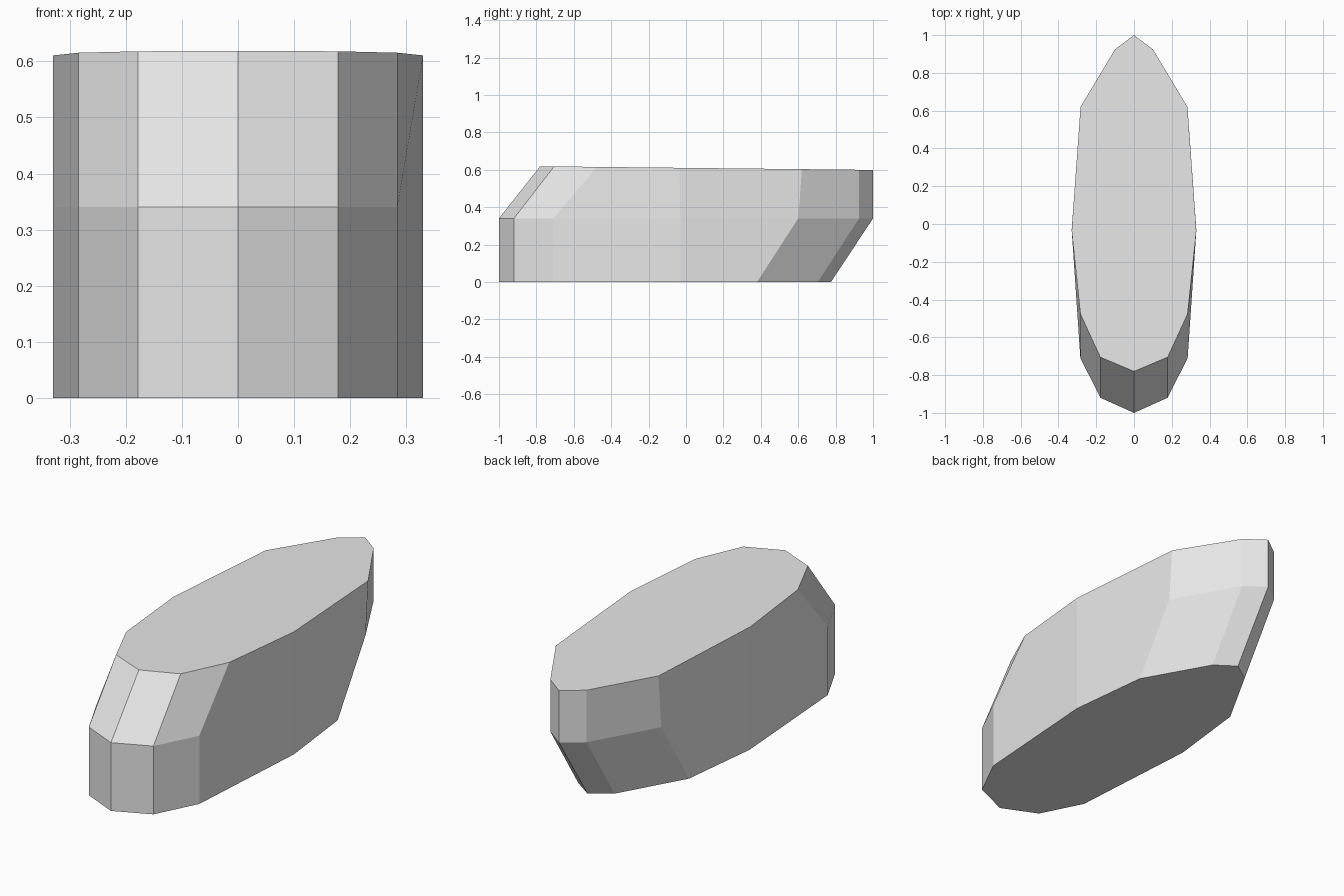
import bpy
import bmesh

cube = bpy.data.objects.get("Cube")
if cube:
    bpy.data.objects.remove(cube, do_unlink=True)

# Plain grey hull material
grey = bpy.data.materials.new("plain_grey")
grey.use_nodes = True
colour = (0.8, 0.8, 0.8, 1.0)
grey.diffuse_color = colour
grey.node_tree.nodes["Principled BSDF"].inputs["Base Color"].default_value = colour

# Half widths from front tip to back tip, and where each station sits on three levels
widths = [0, 0.178, 0.284, 0.33, 0.283, 0.10, 0]
floor_y = [-1, -0.92, -0.71, -0.03, 0.38, 0.705, 0.775]
waist_y = [-1, -0.92, -0.71, -0.03, 0.60, 0.925, 1]
deck_y = [-0.78, -0.705, -0.475, -0.035, 0.62, 0.925, 1]


def ring(bm, ys, height):
    """Closed outline: up the +x side, then back along the mirrored side."""
    half = list(zip(widths, ys))
    outline = half + [(-x, y) for x, y in half[-2:0:-1]]
    return [bm.verts.new((x, y, height(y))) for x, y in outline]


bm = bmesh.new()
rings = [
    ring(bm, floor_y, lambda y: 0),
    ring(bm, waist_y, lambda y: 0.34),
    ring(bm, deck_y, lambda y: 0.61 - 0.011 * y),  # deck falls gently to the back
]

# Side panels between neighbouring levels
for low, high in zip(rings, rings[1:]):
    count = len(low)
    for i in range(count):
        j = (i + 1) % count
        bm.faces.new((low[i], low[j], high[j], high[i]))

# Floor and deck
bm.faces.new(rings[0][::-1])
bm.faces.new(rings[-1])
bmesh.ops.recalc_face_normals(bm, faces=bm.faces)

mesh = bpy.data.meshes.new("hull")
bm.to_mesh(mesh)
bm.free()
mesh.materials.append(grey)
hull = bpy.data.objects.new("hull", mesh)
bpy.context.collection.objects.link(hull)
